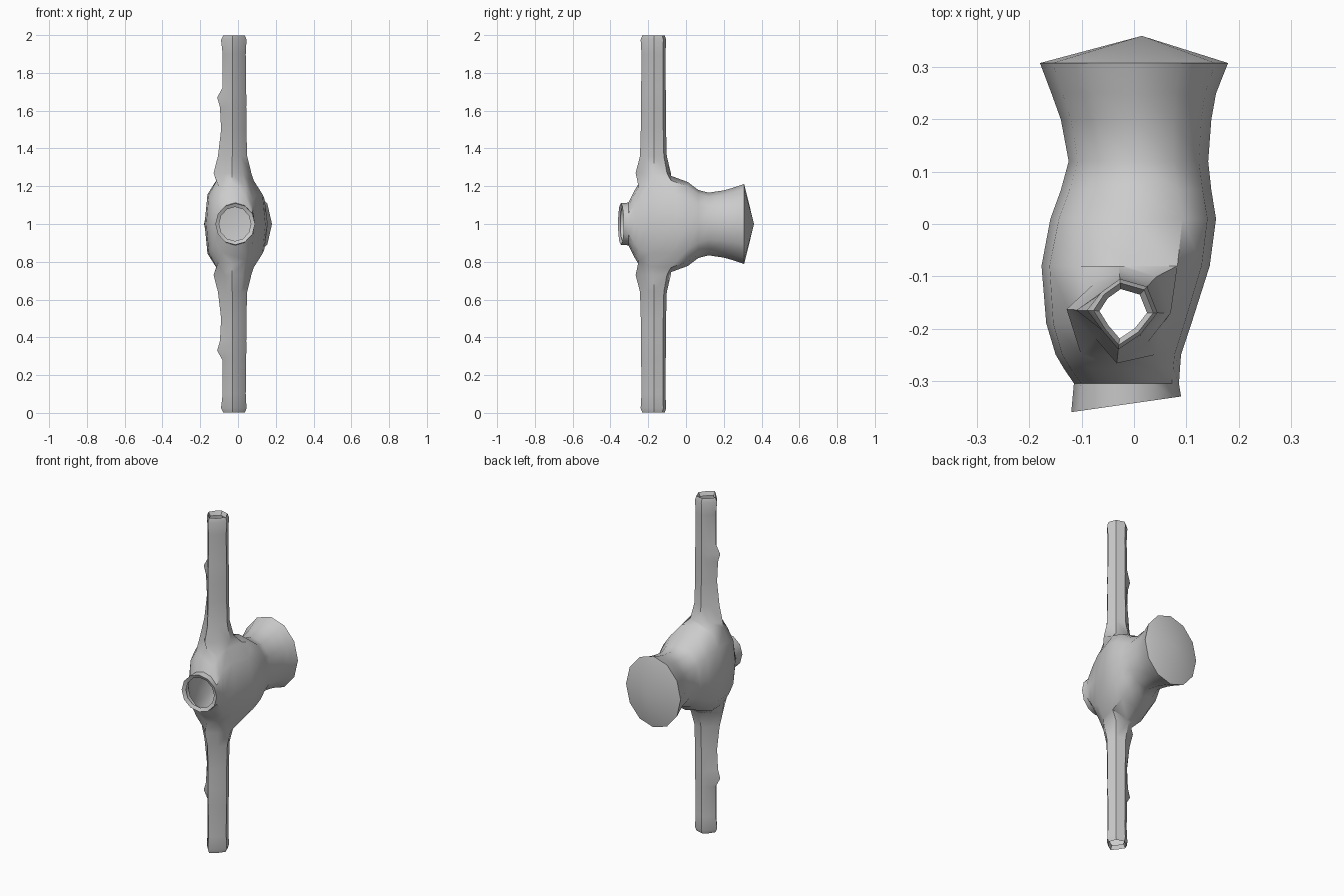
import bpy, bmesh
from math import cos, sin, pi

if "Cube" in bpy.data.objects:
    bpy.data.objects.remove(bpy.data.objects["Cube"])

N = 12
bm = bmesh.new()


def spow(v, p):
    return abs(v) ** p * (1 if v >= 0 else -1)


def body_ring(y, xl, xr, h, p, tilt=0.0):
    """Rounded cross-section of the torso at depth y, index 0 on top."""
    cx, rx = (xl + xr) / 2, (xr - xl) / 2
    ring = []
    for i in range(N):
        a = pi / 2 + 2 * pi * i / N
        u = spow(cos(a), p)
        ring.append(bm.verts.new((cx + rx * u, y + tilt * u, 1 + h * spow(sin(a), p))))
    return ring


def loft(a, b, skip=()):
    n = len(a)
    for i in range(n):
        if i not in skip:
            j = (i + 1) % n
            bm.faces.new((a[i], a[j], b[j], b[i]))


# Torso sections from the neck opening to the waist: y, left x, right x, half height, squareness
sections = [
    (-0.335, -0.100, 0.068, 0.090, 1.0, 0.013),
    (-0.345, -0.120, 0.090, 0.110, 1.0, 0.015),
    (-0.305, -0.115, 0.086, 0.113, 1.0, 0.0),
    (-0.277, -0.134, 0.088, 0.170, 0.85, 0.0),
    (-0.250, -0.150, 0.090, 0.215, 0.75, 0.0),
    (-0.190, -0.168, 0.110, 0.250, 0.70, 0.0),
    (-0.080, -0.177, 0.145, 0.255, 0.70, 0.0),
    (0.010, -0.160, 0.157, 0.222, 0.75, 0.0),
    (0.065, -0.140, 0.148, 0.180, 0.85, 0.0),
    (0.120, -0.125, 0.142, 0.166, 1.0, 0.0),
    (0.200, -0.140, 0.148, 0.178, 1.0, 0.0),
    (0.250, -0.158, 0.157, 0.192, 1.0, 0.0),
    (0.308, -0.180, 0.180, 0.212, 1.0, 0.0),
]
rings = [body_ring(*s) for s in sections]
shoulder = (4, 5)                       # bands left open for the arms
for k in range(len(rings) - 1):
    loft(rings[k], rings[k + 1], (11, 0, 5, 6) if k in shoulder else ())

# Shallow cone closing the waist
tip = bm.verts.new((0.015, 0.36, 1))
for i in range(N):
    bm.faces.new((rings[-1][i], rings[-1][(i + 1) % N], tip))

# Arm cross-section (x, y), starting at the back left
arm = [(-0.062, -0.130), (-0.027, -0.105), (0.025, -0.120), (0.045, -0.170),
       (0.012, -0.212), (-0.030, -0.240), (-0.060, -0.205), (-0.085, -0.165)]
# Arm sections: distance from the middle, scale, shift of the left corner
steps = [(0.27, 1.38, -0.02), (0.36, 1.05, -0.018), (0.50, 0.99, -0.005),
         (0.62, 0.98, -0.012), (0.67, 0.99, -0.026), (0.72, 0.96, 0.0),
         (0.90, 0.94, 0.0), (0.975, 1.0, -0.005), (0.998, 0.88, 0.0), (0.975, 0.70, 0.0)]
for side, (l, m, r) in ((1, (1, 0, 11)), (-1, (5, 6, 7))):
    f, c, b = rings[4], rings[5], rings[6]
    prev = [b[l], b[m], b[r], c[r], f[r], f[m], f[l], c[l]]
    for d, s, bump in steps:
        ring = []
        for i, (x, y) in enumerate(arm):
            px = -0.022 + (x + 0.022) * s + (bump if i == 7 else 0)
            ring.append(bm.verts.new((px, -0.17 + (y + 0.17) * s, 1 + side * d)))
        loft(prev, ring)
        prev = ring

bmesh.ops.recalc_face_normals(bm, faces=bm.faces)
mesh = bpy.data.meshes.new("torso_with_arms")
bm.to_mesh(mesh)
bm.free()
obj = bpy.data.objects.new("torso_with_arms", mesh)
bpy.context.collection.objects.link(obj)
bpy.context.view_layer.objects.active = obj
obj.select_set(True)
bpy.ops.object.shade_smooth_by_angle(angle=0.7)
